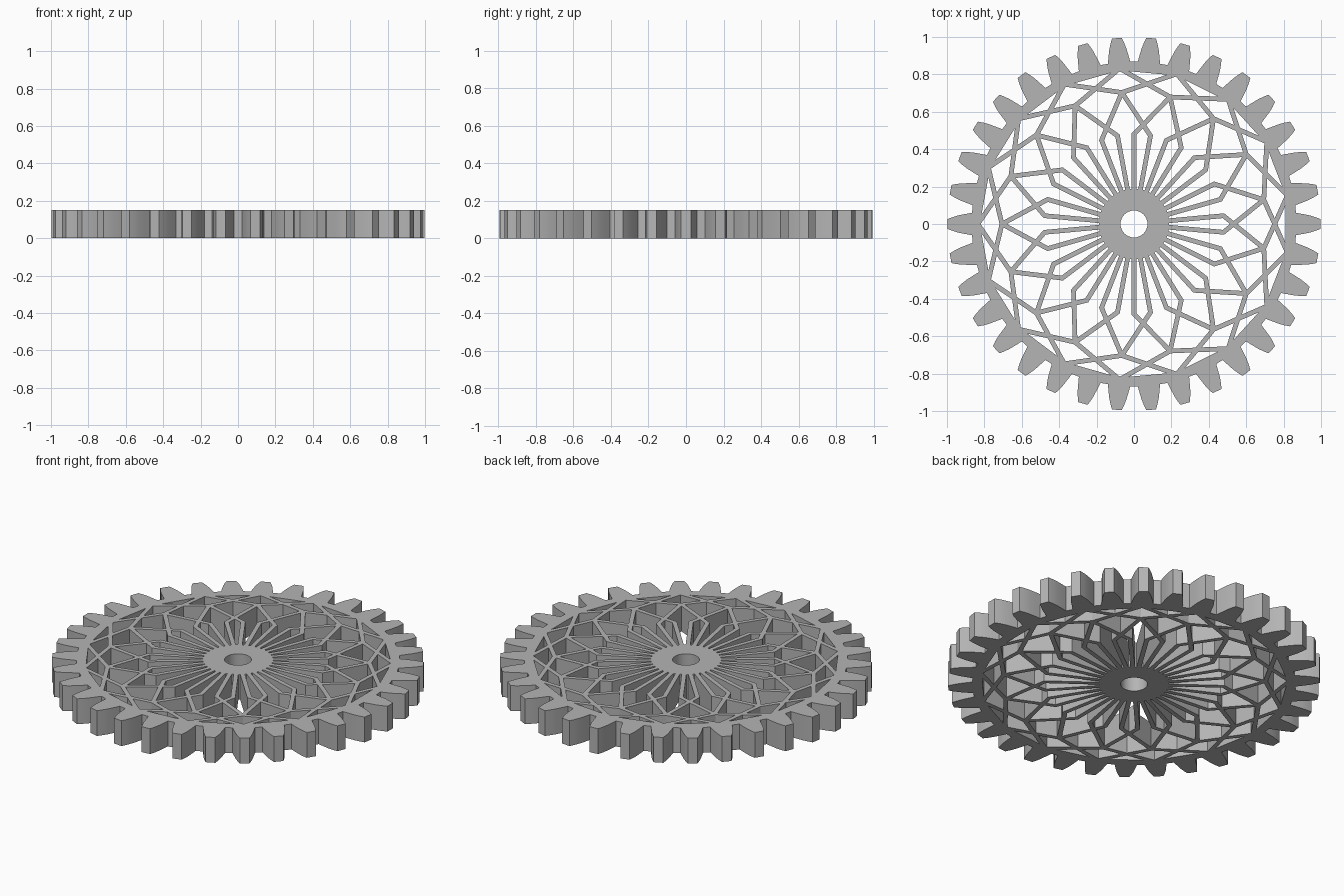
import bpy, bmesh
from math import pi, sin, cos
from mathutils import Vector

if "Cube" in bpy.data.objects:
    bpy.data.objects.remove(bpy.data.objects["Cube"], do_unlink=True)

HEIGHT = 0.15
FOLD = 17                # repeats of the lattice; two teeth per repeat
STEP = 2 * pi / FOLD
STRUT = 0.0125           # half width of a strut

grey = bpy.data.materials.new("plain grey")
grey.use_nodes = True
colour = (0.46, 0.46, 0.46, 1)
grey.diffuse_color = colour
grey.node_tree.nodes["Principled BSDF"].inputs["Base Color"].default_value = colour


def polar(r, a):
    return Vector((r * cos(a), r * sin(a)))


def ring(r, count, start=0.0):
    return [polar(r, start + 2 * pi * i / count) for i in range(count)]


def plate(name, loops):
    """Flat plate with holes, raised to the full height."""
    curve = bpy.data.curves.new(name, 'CURVE')
    curve.dimensions = '2D'
    curve.fill_mode = 'BOTH'
    curve.extrude = HEIGHT / 2
    for loop in loops:
        spline = curve.splines.new('POLY')
        spline.points.add(len(loop) - 1)
        for point, p in zip(spline.points, loop):
            point.co = (p.x, p.y, 0, 1)
        spline.use_cyclic_u = True
    obj = bpy.data.objects.new(name, curve)
    bpy.context.collection.objects.link(obj)
    obj.location.z = HEIGHT / 2
    bpy.ops.object.select_all(action='DESELECT')
    obj.select_set(True)
    bpy.context.view_layer.objects.active = obj
    bpy.ops.object.convert(target='MESH')
    obj = bpy.context.object
    obj.data.materials.clear()
    obj.data.materials.append(grey)
    bpy.ops.object.shade_smooth_by_angle(angle=0.3)
    return obj


def ribbon(bm, path):
    """Upright strip of constant width along a path, with mitred corners."""
    sections = []
    for i, p in enumerate(path):
        a = (p - path[max(i - 1, 0)]).normalized()
        b = (path[min(i + 1, len(path) - 1)] - p).normalized()
        a, b = (a if a.length else b), (b if b.length else a)
        mid = (a + b).normalized()
        side = Vector((-mid.y, mid.x)) * STRUT / mid.dot(a)
        sections.append([bm.verts.new((q.x, q.y, z)) for q, z in
                         ((p + side, 0), (p - side, 0), (p - side, HEIGHT), (p + side, HEIGHT))])
    for s, t in zip(sections, sections[1:]):
        for i in range(4):
            j = (i + 1) % 4
            bm.faces.new((s[i], s[j], t[j], t[i]))
    bm.faces.new(sections[0])
    bm.faces.new(sections[-1][::-1])


# Toothed rim: curved tooth flanks outside, polygonal opening inside
flank = [(0.868, 0.060), (0.90, 0.054), (0.94, 0.046), (0.97, 0.037), (0.998, 0.026)]
outline = []
for i in range(2 * FOLD):
    a = i * STEP / 2
    outline += [polar(r, a - w / r) for r, w in flank]
    outline += [polar(r, a + w / r) for r, w in reversed(flank)]
plate("toothed_rim", [outline, ring(0.825, FOLD, pi)])

# Hub with its shaft hole
plate("hub", [ring(0.188, 68), ring(0.072, 48)])

# Lattice: each strut leaves the hub, turns at a petal, then bends out to the rim
bm = bmesh.new()
for k in range(FOLD):
    for hand in (1, -1):
        path = [(0.17, 0.25), (0.48, 0.25), (0.706, 1), (0.835, 2)]
        ribbon(bm, [polar(r, pi + STEP * (k + hand * turn)) for r, turn in path])
bmesh.ops.recalc_face_normals(bm, faces=bm.faces)
mesh = bpy.data.meshes.new("lattice_spokes")
bm.to_mesh(mesh)
bm.free()
mesh.materials.append(grey)
lattice = bpy.data.objects.new("lattice_spokes", mesh)
bpy.context.collection.objects.link(lattice)
